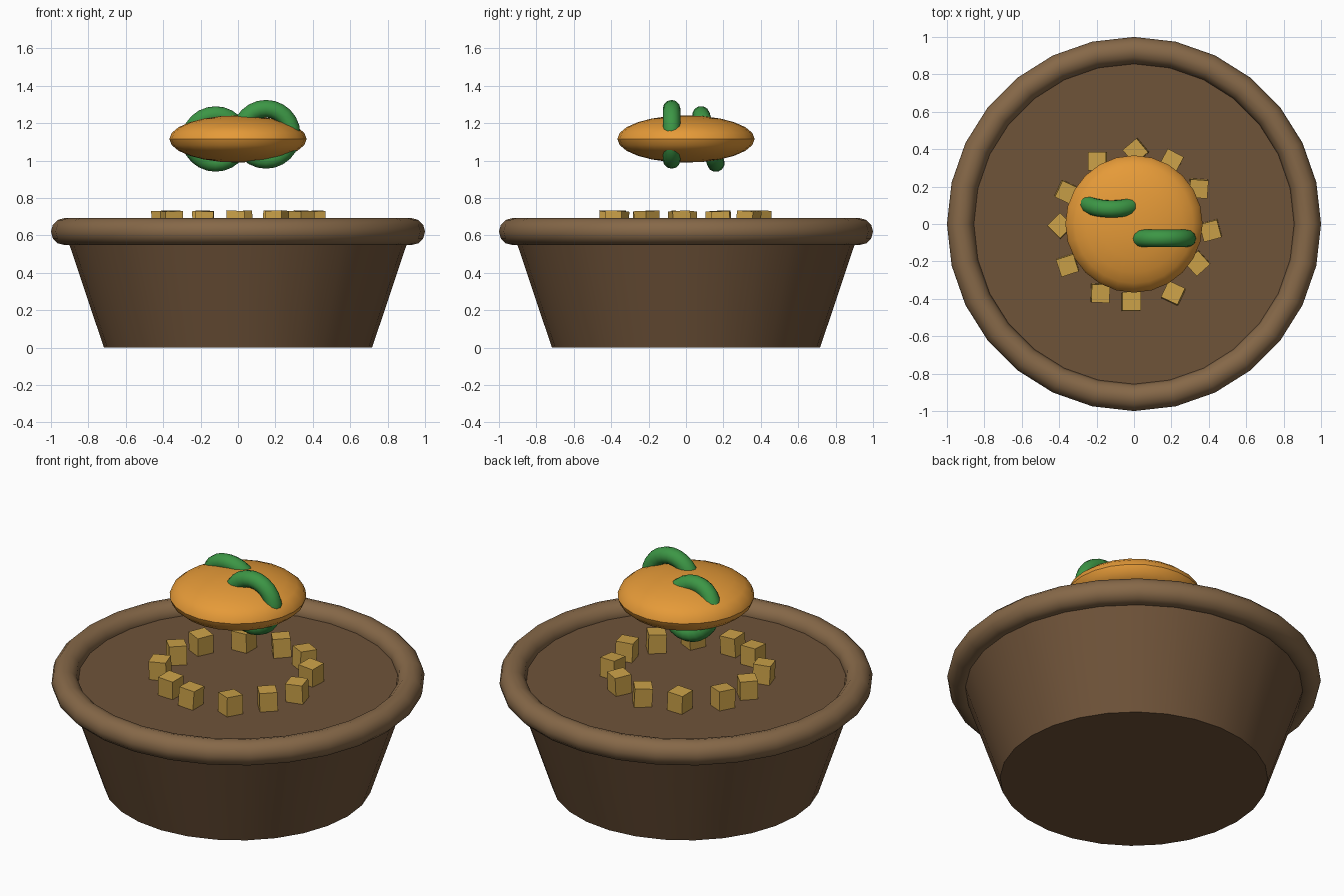
import bpy, math, random

if "Cube" in bpy.data.objects:
    bpy.data.objects.remove(bpy.data.objects["Cube"])

random.seed(4)


def material(name, hex_color):
    m = bpy.data.materials.new(name)
    rgb = [int(hex_color[i:i + 2], 16) / 255 for i in (0, 2, 4)]
    m.diffuse_color = [((c + 0.055) / 1.055) ** 2.4 for c in rgb] + [1.0]
    m.use_nodes = True
    m.node_tree.nodes["Principled BSDF"].inputs["Base Color"].default_value = m.diffuse_color
    return m


wood = material("bowl_brown", "6F5339")
rim_brown = material("rim_brown", "866848")
orange = material("orange", "E59A38")
green = material("green", "3C9645")
tan = material("tan", "CBA148")


def finish(name, mat, smooth=True):
    ob = bpy.context.object
    ob.name = name
    ob.data.materials.append(mat)
    if smooth:
        bpy.ops.object.shade_smooth_by_angle(angle=math.radians(40))
    return ob


def torus(name, mat, loc, rot, major, minor, segs, sides):
    bpy.ops.mesh.primitive_torus_add(location=loc, rotation=rot, major_radius=major,
                                     minor_radius=minor, major_segments=segs,
                                     minor_segments=sides)
    return finish(name, mat)


# Solid tapered bowl with flat filled top
bpy.ops.mesh.primitive_cone_add(vertices=28, radius1=0.717, radius2=0.925,
                                depth=0.62, location=(0, 0, 0.31))
finish("bowl", wood)

# Rounded rim
torus("bowl_rim", rim_brown, (0, 0, 0.62), (0, 0, 0), 0.928, 0.072, 28, 12)

# Ring of cubes: x, y, turn in degrees
cubes = [(0.01, 0.39, 40), (-0.195, 0.335, 0), (0.20, 0.335, -28), (0.345, 0.19, -4),
         (0.41, -0.035, 15), (0.34, -0.21, 42), (0.21, -0.37, -25), (-0.015, -0.415, 0),
         (-0.18, -0.37, -2), (-0.355, -0.22, 18), (-0.395, -0.01, 45), (-0.36, 0.17, -25)]
for i, (x, y, turn) in enumerate(cubes):
    tilt = [random.uniform(-0.06, 0.06) for _ in range(2)]
    bpy.ops.mesh.primitive_cube_add(size=1, location=(x, y, 0.675),
                                    rotation=(tilt[0], tilt[1], math.radians(turn)))
    bpy.context.object.scale = (0.097, 0.097, 0.11)
    finish(f"crouton_{i + 1}", tan, smooth=False)

# Floating flattened patty
bpy.ops.mesh.primitive_uv_sphere_add(segments=24, ring_count=12, radius=1,
                                     location=(0, 0, 1.115))
bpy.context.object.scale = (0.367, 0.367, 0.126)
bpy.ops.object.transform_apply(location=False, rotation=False, scale=True)
finish("patty", orange)

# Upright pepper rings passing through the patty
torus("pepper_ring_right", green, (0.15, -0.077, 1.14), (math.pi / 2, 0, 0),
      0.137, 0.047, 24, 12)
torus("pepper_ring_left", green, (-0.12, 0.12, 1.115), (math.pi / 2 + math.radians(17), 0, 0),
      0.135, 0.047, 24, 12)
